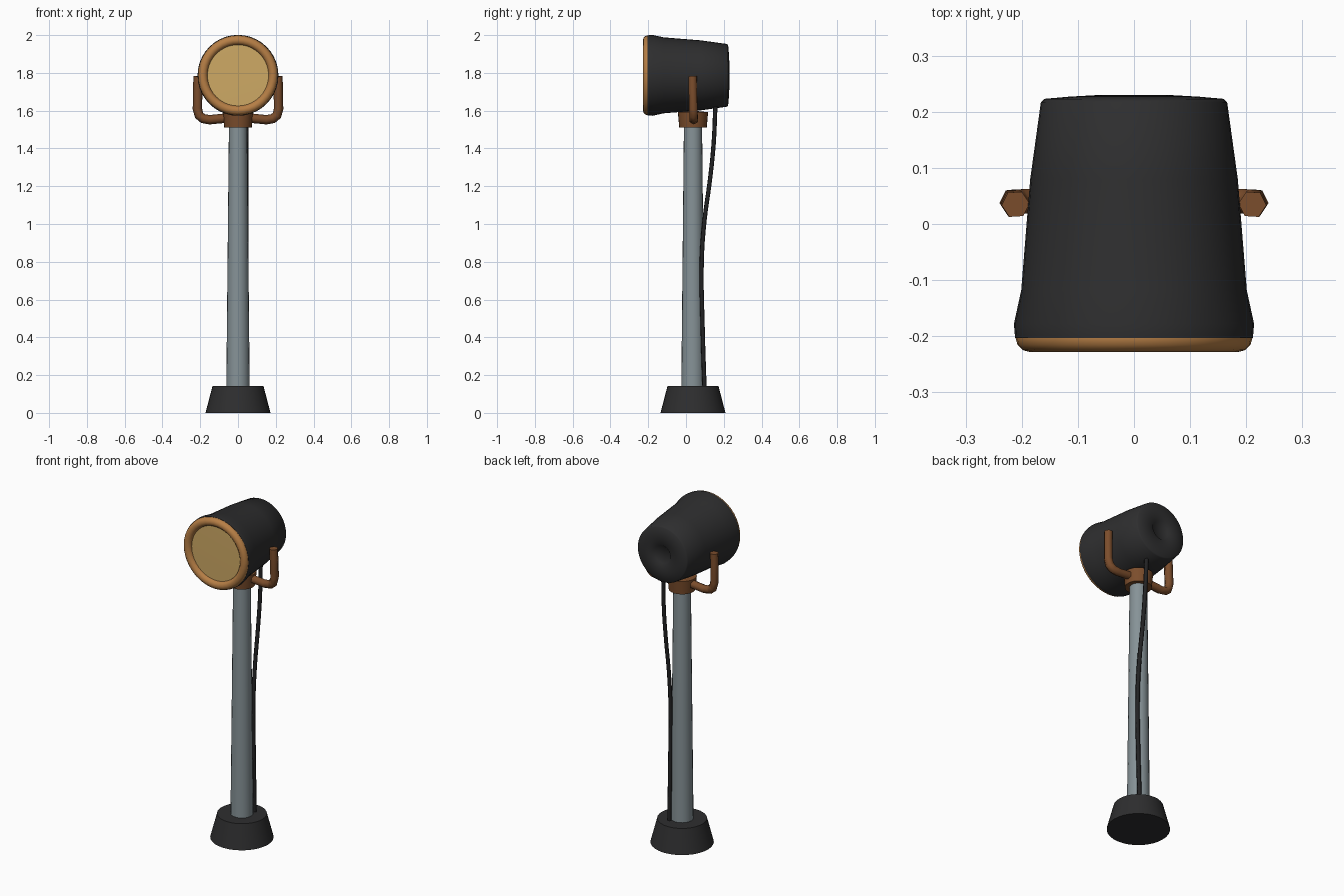
import bpy
import bmesh
import math
from mathutils import Matrix, Vector

if "Cube" in bpy.data.objects:
    bpy.data.objects.remove(bpy.data.objects["Cube"], do_unlink=True)


def material(name, r, g, b):
    m = bpy.data.materials.new(name)
    m.use_nodes = True
    m.diffuse_color = (r, g, b, 1)
    bsdf = next(n for n in m.node_tree.nodes if n.type == "BSDF_PRINCIPLED")
    bsdf.inputs["Base Color"].default_value = (r, g, b, 1)
    return m


BLACK = material("charcoal", 0.027, 0.027, 0.028)
CABLE = material("cable black", 0.016, 0.016, 0.017)
STEEL = material("blue grey steel", 0.24, 0.29, 0.31)
COPPER = material("bright copper", 0.47, 0.21, 0.06)
BROWN = material("brown copper", 0.2, 0.075, 0.025)
LENS = material("amber lens", 0.62, 0.40, 0.13)

POLE_Y = 0.037
HEAD_Z = 1.787
TO_Y = Matrix.Rotation(math.radians(-90), 4, "X")   # turns a z axis into +y


def lathe(name, profile, mat, location, along_y=False, sides=32, angle=40):
    """Spin (radius, height) points around an axis; zero radius closes the end."""
    bm = bmesh.new()
    verts = [bm.verts.new((r, 0, h)) for r, h in profile]
    edges = [bm.edges.new(pair) for pair in zip(verts, verts[1:])]
    bmesh.ops.spin(bm, geom=verts + edges, cent=(0, 0, 0), axis=(0, 0, 1),
                   angle=math.tau, steps=sides)
    bmesh.ops.remove_doubles(bm, verts=bm.verts, dist=1e-4)
    if along_y:
        bm.transform(TO_Y)
    bmesh.ops.recalc_face_normals(bm, faces=bm.faces)
    mesh = bpy.data.meshes.new(name)
    bm.to_mesh(mesh)
    bm.free()
    obj = bpy.data.objects.new(name, mesh)
    obj.location = location
    mesh.materials.append(mat)
    bpy.context.collection.objects.link(obj)
    smooth(obj, angle)
    return obj


def smooth(obj, angle):
    bpy.ops.object.select_all(action="DESELECT")
    obj.select_set(True)
    bpy.context.view_layer.objects.active = obj
    bpy.ops.object.shade_smooth_by_angle(angle=math.radians(angle))


def tube(name, points, radius, mat, kind, angle, detail=1):
    """Sweep a round section along a path and turn it into a mesh."""
    curve = bpy.data.curves.new(name, "CURVE")
    curve.dimensions = "3D"
    curve.bevel_depth = radius
    curve.bevel_resolution = detail
    curve.use_fill_caps = True
    curve.resolution_u = 4
    spline = curve.splines.new(kind)
    if kind == "BEZIER":
        spline.bezier_points.add(len(points) - 1)
        for bp, p in zip(spline.bezier_points, points):
            bp.co = p
            bp.handle_left_type = bp.handle_right_type = "AUTO"
    else:
        spline.points.add(len(points) - 1)
        for sp, p in zip(spline.points, points):
            sp.co = (*p, 1)
    curve.materials.append(mat)
    obj = bpy.data.objects.new(name, curve)
    bpy.context.collection.objects.link(obj)
    bpy.ops.object.select_all(action="DESELECT")
    obj.select_set(True)
    bpy.context.view_layer.objects.active = obj
    bpy.ops.object.convert(target="MESH")
    obj = bpy.context.object
    obj.name = name
    smooth(obj, angle)
    return obj


# Stand: weighted foot, tapered pole and collar
lathe("base", [(0, 0), (0.172, 0), (0.135, 0.142), (0, 0.142)], BLACK, (0, POLE_Y, 0))
lathe("pole", [(0, 0.13), (0.062, 0.13), (0.048, 1.53), (0, 1.53)], STEEL,
      (0, POLE_Y, 0), sides=20)
lathe("collar", [(0, 1.512), (0.073, 1.512), (0.08, 1.592), (0, 1.6)], BROWN,
      (0, POLE_Y, 0), sides=24)

# Lamp housing with a flared front lip and a shallow dimple in the back
housing = [(0, -0.195), (0.18, -0.2), (0.212, -0.203), (0.214, -0.178), (0.201, -0.118),
           (0.185, 0.08), (0.166, 0.217), (0.16, 0.223), (0.115, 0.227), (0.06, 0.23),
           (0.052, 0.222), (0, 0.22)]
lathe("lamp_housing", housing, BLACK, (0, 0, HEAD_Z), along_y=True, sides=40, angle=60)

# Front rim ring: a half-buried torus
ring = [(0.186 + 0.025 * math.cos(a), -0.203 + 0.025 * math.sin(a))
        for a in (math.tau * i / 12 for i in range(13))]
lathe("front_rim", ring, COPPER, (0, 0, HEAD_Z), along_y=True, sides=40, angle=60)
lathe("lens", [(0, -0.208), (0.166, -0.206), (0.166, -0.198), (0, -0.198)], LENS,
      (0, 0, HEAD_Z), along_y=True, sides=40)

# U-shaped yoke running through the collar, mirrored path
half = [(0.211, 0.035, 1.782), (0.213, 0.036, 1.72), (0.215, 0.039, 1.61),
        (0.206, 0.04, 1.575), (0.185, 0.041, 1.558), (0.15, 0.041, 1.552),
        (0.07, 0.04, 1.56)]
path = half + [(-x, y, z) for x, y, z in reversed(half)]
tube("yoke", path, 0.025, BROWN, "POLY", 65)

# Power cable hanging from the housing down to the base
cable = [(0.042, 0.098, 0.13), (0.044, 0.088, 0.45), (0.044, 0.083, 0.8),
         (0.044, 0.098, 1.02), (0.044, 0.125, 1.22), (0.044, 0.146, 1.42),
         (0.042, 0.156, 1.64)]
tube("power_cable", cable, 0.012, CABLE, "BEZIER", 70)
